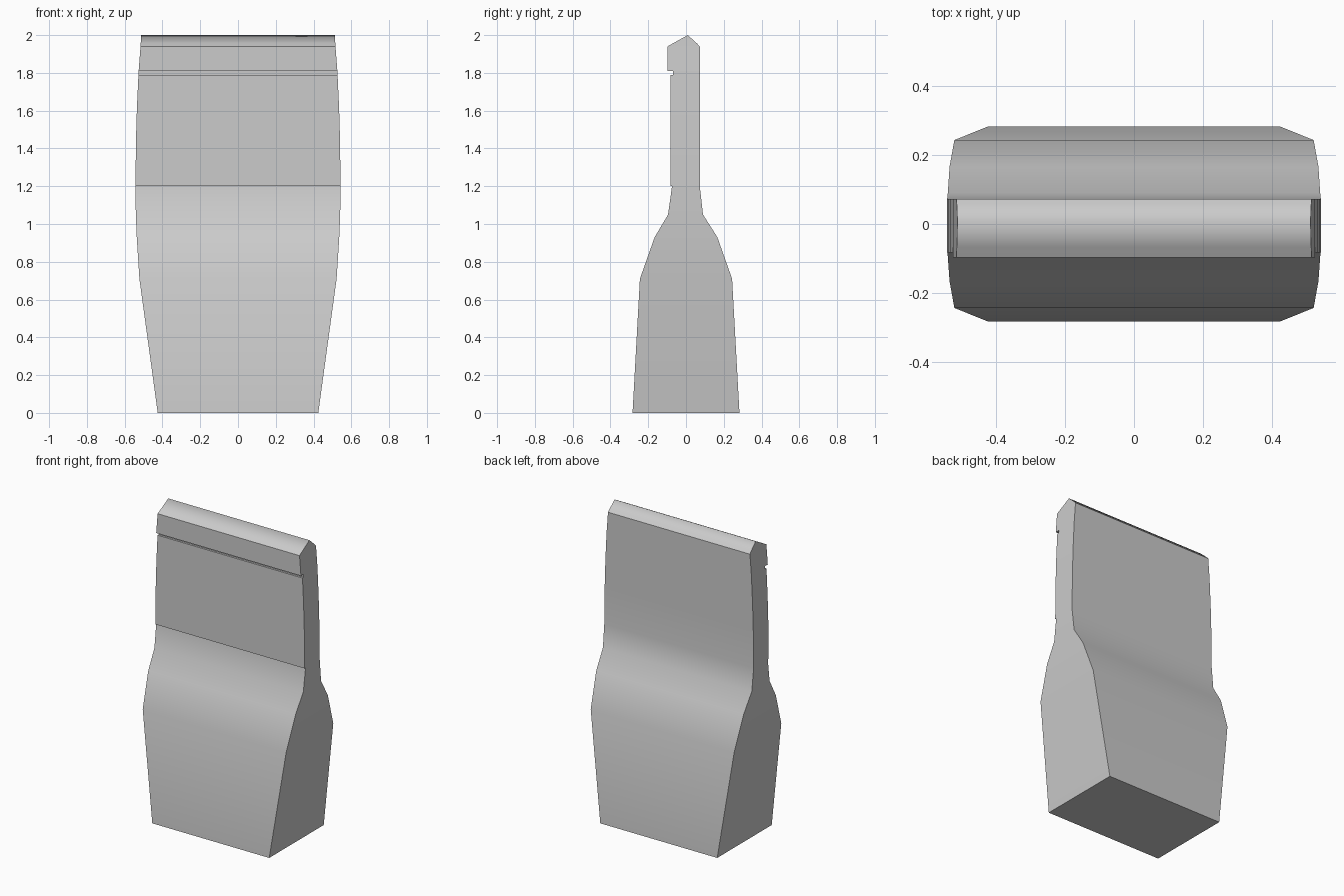
import bpy, bmesh, math

if "Cube" in bpy.data.objects:
    bpy.data.objects.remove(bpy.data.objects["Cube"])

# Levels from bottom to top: height, front y, back y, half width
LEVELS = [
    (0.00, -0.283, 0.283, 0.425),
    (0.71, -0.244, 0.244, 0.522),
    (0.93, -0.166, 0.166, 0.536),
    (1.05, -0.095, 0.090, 0.541),
    (1.20, -0.074, 0.073, 0.543),
    (1.20, -0.083, 0.073, 0.543),   # small step at the foot of the blade
    (1.45, -0.083, 0.073, 0.540),
    (1.62, -0.083, 0.073, 0.535),
    (1.79, -0.083, 0.073, 0.527),   # groove under the lip
    (1.79, -0.070, 0.073, 0.527),
    (1.81, -0.070, 0.073, 0.526),
    (1.81, -0.098, 0.073, 0.526),   # lip
    (1.94, -0.098, 0.073, 0.516),
    (1.957, -0.068, 0.057, 0.515),  # ridge
    (2.00, 0.009, 0.009, 0.513),
]

# Lofted body, one rectangular ring per level
bm = bmesh.new()
rings = []
for z, front, back, w in LEVELS:
    corners = [(-w, front), (w, front), (w, back), (-w, back)]
    rings.append([bm.verts.new((x, y, z)) for x, y in corners])
for a, b in zip(rings, rings[1:]):
    for i in range(4):
        j = (i + 1) % 4
        bm.faces.new((a[i], a[j], b[j], b[i]))
bm.faces.new(rings[0][::-1])
bmesh.ops.remove_doubles(bm, verts=bm.verts, dist=0.0005)
bmesh.ops.recalc_face_normals(bm, faces=bm.faces)

# Smooth bends with crisp corners; the top ridge stays softly shaded
for f in bm.faces:
    f.smooth = True
for e in bm.edges:
    along_ridge = all(v.co.z > 1.99 for v in e.verts)
    e.smooth = along_ridge or e.calc_face_angle(math.pi) < math.radians(30)

mesh = bpy.data.meshes.new("tapered_body")
bm.to_mesh(mesh)
bm.free()
body = bpy.data.objects.new("tapered_body", mesh)
bpy.context.collection.objects.link(body)
